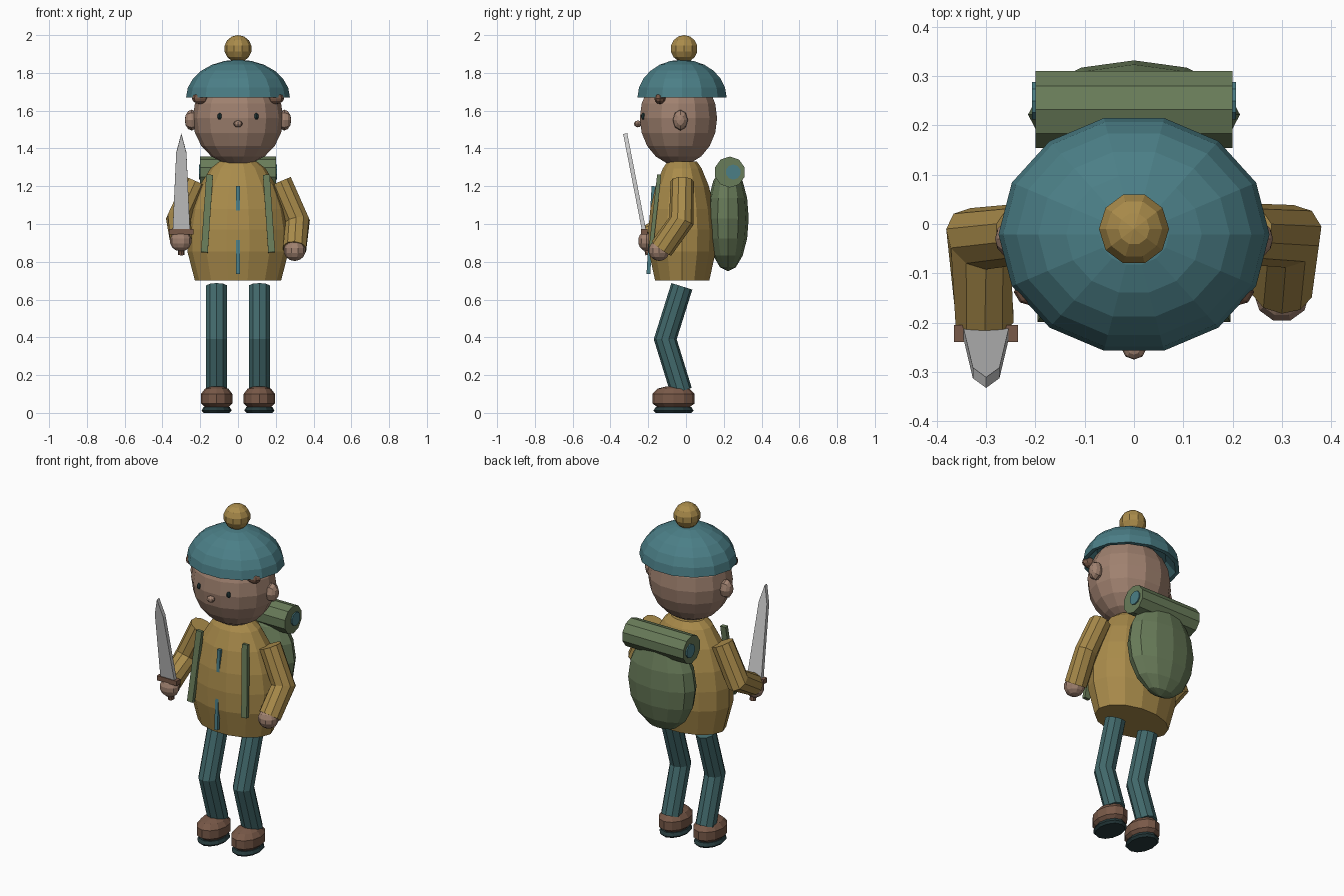
import bpy, bmesh
from math import sin, cos, pi, radians
from mathutils import Vector, Matrix

if "Cube" in bpy.data.objects:
    bpy.data.objects.remove(bpy.data.objects["Cube"])


def material(name, r, g, b):
    m = bpy.data.materials.new(name)
    m.diffuse_color = (r, g, b, 1)
    m.use_nodes = True
    m.node_tree.nodes["Principled BSDF"].inputs["Base Color"].default_value = m.diffuse_color
    return m


TEAL = material("teal", .07, .21, .24)
TROUSER = material("trouser_teal", .053, .14, .147)
MUSTARD = material("mustard", .40, .26, .07)
SKIN = material("skin", .35, .22, .16)
GREEN = material("green", .14, .20, .10)
BROWN = material("brown", .19, .10, .065)
DARK = material("dark", .02, .045, .048)


def finish(name, bm, mat, matrix=None):
    bmesh.ops.recalc_face_normals(bm, faces=bm.faces)
    if matrix:
        bm.transform(matrix)
    me = bpy.data.meshes.new(name)
    bm.to_mesh(me)
    bm.free()
    if mat:
        me.materials.append(mat)
    ob = bpy.data.objects.new(name, me)
    bpy.context.collection.objects.link(ob)
    return ob


def skin_rings(bm, loops):
    """Join successive vertex loops (single-vertex loops are poles) and cap the ends."""
    rings = [[bm.verts.new(p) for p in loop] for loop in loops]
    for a, b in zip(rings, rings[1:]):
        n = max(len(a), len(b))
        for i in range(n):
            j = (i + 1) % n
            if len(a) == 1:
                bm.faces.new((a[0], b[i], b[j]))
            elif len(b) == 1:
                bm.faces.new((a[i], a[j], b[0]))
            else:
                bm.faces.new((a[i], a[j], b[j], b[i]))
    for r in (rings[0], rings[-1]):
        if len(r) > 2:
            bm.faces.new(r)


def lathe(name, centre, profile, n, mat, rot=None):
    """Elliptical rings from a profile of (z, rx, ry)."""
    bm = bmesh.new()
    loops = []
    for z, rx, ry in profile:
        if rx < 1e-5:
            loops.append([(0, 0, z)])
        else:
            loops.append([(rx * cos(2 * pi * i / n), ry * sin(2 * pi * i / n), z) for i in range(n)])
    skin_rings(bm, loops)
    m = Matrix.Translation(centre)
    return finish(name, bm, mat, m @ rot if rot else m)


def dome(r, steps, start):
    """Ellipsoid profile from latitude start (degrees) to the upper pole."""
    out = []
    for k in range(steps + 1):
        a = radians(start + (90 - start) * k / steps)
        out.append((r[2] * sin(a), r[0] * cos(a), r[1] * cos(a)))
    return out


def ellipsoid(name, centre, r, n, steps, mat, rot=None):
    return lathe(name, centre, dome(r, steps, -90), n, mat, rot)


def limb(name, pts, radii, n, mat):
    """Tube through points with mitred joints."""
    pts = [Vector(p) for p in pts]
    bm = bmesh.new()
    loops = []
    for k, p in enumerate(pts):
        d_in = (p - pts[k - 1]).normalized() if k else (pts[1] - p).normalized()
        d_out = (pts[k + 1] - p).normalized() if k < len(pts) - 1 else d_in
        side = (Vector((1, 0, 0)) - d_in * d_in.x).normalized()
        up = d_in.cross(side)
        plane = (d_in + d_out).normalized()
        loop = []
        for i in range(n):
            a = 2 * pi * (i + .5) / n
            o = (side * cos(a) + up * sin(a)) * radii[k]
            loop.append(p + o - d_in * (o.dot(plane) / d_in.dot(plane)))
        loops.append(loop)
    skin_rings(bm, loops)
    return finish(name, bm, mat)


def bar(name, a, b, w, t, mat):
    """Flat strip from a to b, width w along x and thickness t."""
    a, b = Vector(a), Vector(b)
    d = (b - a).normalized()
    x = (Vector((1, 0, 0)) - d * d.x).normalized()
    y = d.cross(x)
    bm = bmesh.new()
    skin_rings(bm, [[p + x * sx * w / 2 + y * sy * t / 2 for sx, sy in
                     ((-1, -1), (1, -1), (1, 1), (-1, 1))] for p in (a, b)])
    return finish(name, bm, mat)


SIDEWAYS = Matrix.Rotation(pi / 2, 4, 'Y')

# head, hat and bobble
ellipsoid("head", (0, -.04, 1.56), (.24, .21, .25), 14, 10, SKIN)
lathe("hat", (0, -.021, 1.67), [(.06, .2, .17), (0, .255, .217)] + dome((.275, .242, .2), 6, 0),
      14, TEAL)
ellipsoid("hat_bobble", (0, -.01, 1.928), (.073, .075, .072), 10, 7, MUSTARD)
ellipsoid("nose", (0, -.255, 1.53), (.024, .02, .018), 8, 6, SKIN)

# torso and zip
lathe("jacket", (0, -.02, 0),
      [(.70, .228, .147), (.855, .268, .182), (.97, .268, .184), (1.08, .25, .173),
       (1.2, .205, .145), (1.295, .145, .105), (1.33, .10, .08)], 14, MUSTARD)
bar("zip", (0, -.199, .735), (0, -.172, 1.2), .02, .02, TEAL)

# backpack and bedroll
ellipsoid("backpack", (0, .222, 1.03), (.215, .11, .28), 12, 8, GREEN)
lathe("bedroll", (0, .232, 1.275), [(-.2, .082, .082), (.2, .082, .082)], 10, GREEN, SIDEWAYS)
lathe("bedroll_core", (0, .25, 1.275), [(-.207, .04, .04), (.207, .04, .04)], 10, TEAL, SIDEWAYS)

for s, tag in ((-1, "right"), (1, "left")):
    # face details
    ellipsoid("ear_" + tag, (s * .245, -.03, 1.55), (.055, .04, .037), 8, 6, SKIN, SIDEWAYS)
    ellipsoid("eye_" + tag, (s * .097, -.226, 1.57), (.012, .012, .018), 8, 6, DARK)
    ellipsoid("hair_tuft_" + tag, (s * .2, -.138, 1.665), (.044, .03, .03), 8, 6, BROWN)
    # pack strap
    bar("strap_" + tag, (s * .178, -.188, .85), (s * .15, -.142, 1.26), .036, .022, GREEN)
    # leg
    limb("leg_" + tag, [(s * .113, -.022, .67), (s * .113, -.11, .39), (s * .113, -.025, .115)],
         (.058, .058, .058), 10, TROUSER)
    # shoe and sole
    lathe("shoe_" + tag, (s * .113, -.066, 0),
          [(.028, .06, .082), (.05, .083, .112), (.1, .083, .112), (.128, .062, .085),
           (.14, .03, .04)], 12, BROWN)
    lathe("sole_" + tag, (s * .113, -.066, 0), [(0, .068, .095), (.012, .08, .106),
          (.03, .07, .095)], 12, DARK)

# arms and hands
shoulder, elbow = (.225, -.02, 1.225), (.316, -.025, 1.015)
limb("arm_left", [shoulder, elbow, (.30, -.13, .87)], (.062, .064, .064), 10, MUSTARD)
ellipsoid("hand_left", (.30, -.142, .86), (.058, .058, .056), 10, 7, SKIN)
limb("arm_right", [(-.225, -.02, 1.225), (-.316, -.03, 1.025), (-.303, -.195, .935)],
     (.062, .064, .062), 10, MUSTARD)
ellipsoid("hand_right", (-.303, -.208, .91), (.058, .048, .055), 10, 7, SKIN)

# dagger held upright in the right hand
tilt = Matrix.Rotation(radians(11), 4, 'X')
base = Vector((-.30, -.222, .965))
lathe("dagger_grip", base, [(-.13, .018, .018), (0, .018, .018)], 8, BROWN, tilt)
guard_axis = Vector((.065, 0, 0))
bar("dagger_guard", base - Vector((0, 0, .008)) + Vector((0, 0, -.012)),
    base + Vector((0, 0, .008)), .13, .035, BROWN)
bm = bmesh.new()
skin_rings(bm, [[(x, -t, z) for x, z in ((-.046, 0), (.046, 0), (.027, .42), (0, .523), (-.027, .42))]
                for t in (-.011, .011)])
finish("dagger_blade", bm, None, Matrix.Translation(base) @ tilt)
